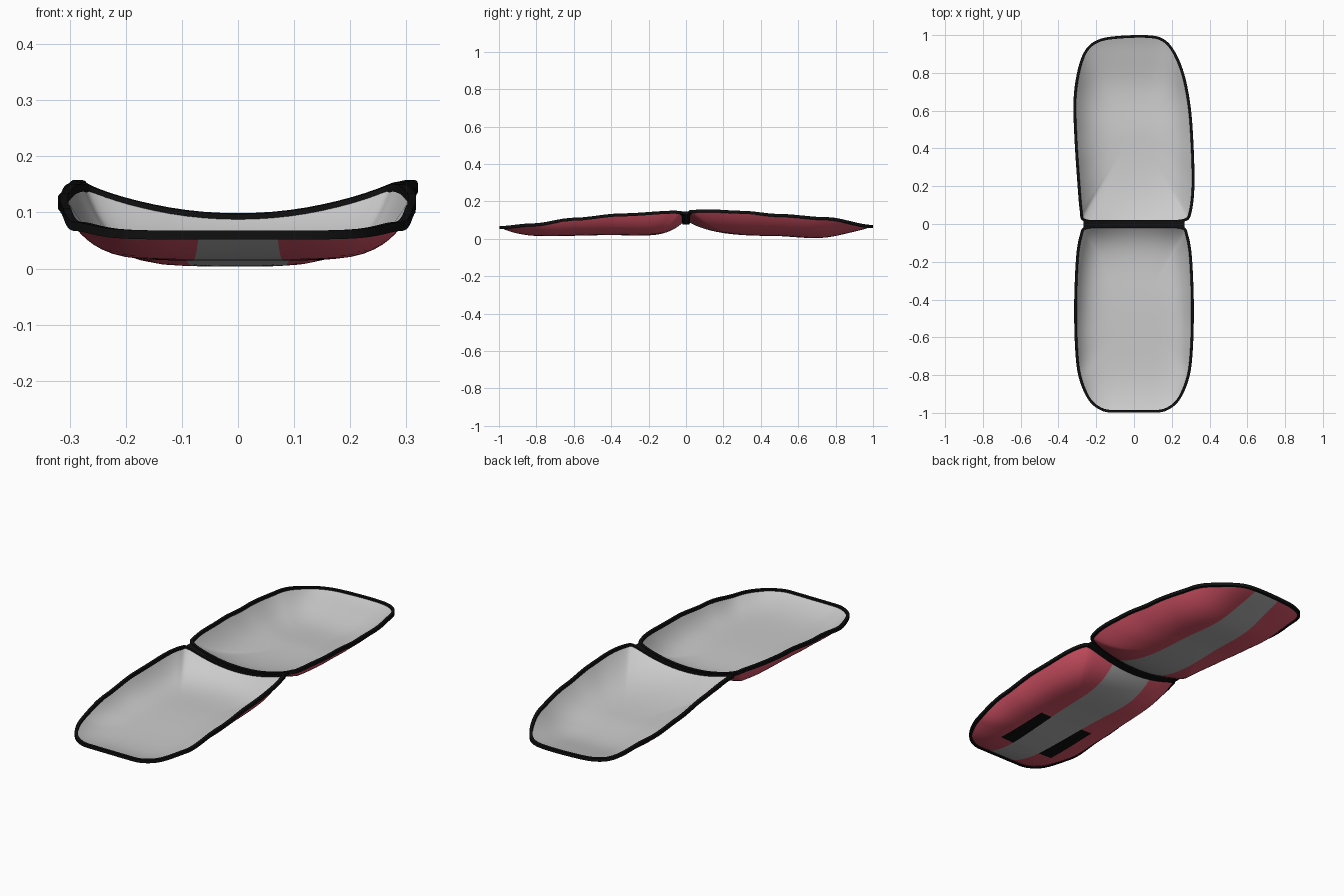
import bpy, bmesh
from mathutils import Vector

if "Cube" in bpy.data.objects:
    bpy.data.objects.remove(bpy.data.objects["Cube"])


def material(name, rgb):
    m = bpy.data.materials.new(name)
    m.diffuse_color = (*rgb, 1)
    m.use_nodes = True
    m.node_tree.nodes["Principled BSDF"].inputs["Base Color"].default_value = m.diffuse_color
    return m


RED = material("red", (0.70, 0.09, 0.14))
BLACK = material("black", (0.005, 0.005, 0.005))
GREY = material("grey", (0.45, 0.45, 0.45))
PALE = material("pale grey", (0.75, 0.75, 0.75))


def lookup(table, v):
    """Smoothly interpolated value from (position, value) pairs."""
    if v <= table[0][0]:
        return table[0][1]
    for (a, za), (b, zb) in zip(table, table[1:]):
        if v <= b:
            t = (v - a) / (b - a)
            return za + (zb - za) * t * t * (3 - 2 * t)
    return table[-1][1]


def smooth_loop(pts, n=5):
    """Closed Catmull-Rom curve through 2D points."""
    out, c = [], len(pts)
    P = [Vector(p) for p in pts]
    for i in range(c):
        a, b, d, e = (P[(i + k) % c] for k in (-1, 0, 1, 2))
        for j in range(n):
            t = j / n
            out.append(0.5 * (2 * b + (d - a) * t + (2 * a - 5 * b + 4 * d - e) * t ** 2
                              + (3 * b - a - 3 * d + e) * t ** 3))
    return out


def loft(rings, closed=False, cap=False):
    bm = bmesh.new()
    vs = [[bm.verts.new(p) for p in r] for r in rings]
    n = len(vs[0])
    pairs = list(zip(vs, vs[1:])) + ([(vs[-1], vs[0])] if closed else [])
    for a, b in pairs:
        for i in range(n):
            j = (i + 1) % n
            bm.faces.new((a[i], a[j], b[j], b[i]))
    if cap:
        bm.faces.new(vs[-1])
    bmesh.ops.recalc_face_normals(bm, faces=bm.faces)
    return bm


def finish(bm, name, mats, angle=0.7):
    me = bpy.data.meshes.new(name)
    bm.to_mesh(me)
    bm.free()
    for m in mats:
        me.materials.append(m)
    ob = bpy.data.objects.new(name, me)
    bpy.context.collection.objects.link(ob)
    bpy.context.view_layer.objects.active = ob
    ob.select_set(True)
    bpy.ops.object.shade_smooth_by_angle(angle=angle)
    ob.select_set(False)


# Heights along the length: rim at the sides, and lowest outer floor
SIDE = [(-1, .06), (-.82, .075), (-.6, .105), (-.35, .128), (-.05, .143), (.12, .15),
        (.3, .142), (.5, .125), (.75, .108), (1, .066)]
FLOOR = [(-1, .018), (-.8, .013), (-.4, .020), (-.1, .012), (.1, .022), (.45, .016),
         (.72, .002), (.92, .018)]


def rim_z(x, y):
    near = max(0, 1 - abs(y) / .15)
    return lookup(SIDE, y) - .06 * near * max(0, 1 - (x / .28) ** 2)


def tray(name, outline, power, patches):
    loop = smooth_loop(outline)
    yc = .5 if loop[0].y > 0 else -.5
    rim = [Vector((p.x, p.y, rim_z(p.x, p.y))) for p in loop]

    def ring(r, lift=0.0, inset=1.0):
        pts = []
        for p in rim:
            x, y = p.x * r * inset, yc + (p.y - yc) * r * inset
            f = lookup(FLOOR, y)
            pts.append((x, y, f + lift * (1 - r ** power) + (p.z - f) * r ** power))
        return pts

    radii = [1, .985, .965, .94, .91, .87, .82, .76, .69, .6, .5, .4, .3, .2, .1, .03]

    # Outer shell: cut along the tapered stripe, then colour it
    bm = loft([ring(r) for r in radii], cap=True)

    def half(y):
        return .07 + .045 * (1 - abs(y))

    def cut(co, no):
        bmesh.ops.bisect_plane(bm, geom=bm.verts[:] + bm.edges[:] + bm.faces[:],
                               plane_co=co, plane_no=no)

    slope = .045 * (1 if yc > 0 else -1)
    for s in (-1, 1):
        cut((s * half(yc), yc, 0), (s, slope, 0))
        if patches:
            cut((s * .155, 0, 0), (1, 0, 0))
    if patches:
        for y in (-.5, -.8):
            cut((0, y, 0), (0, 1, 0))
    for f in bm.faces:
        c = f.calc_center_median()
        if abs(c.x) < half(c.y):
            f.material_index = 1
        elif patches and abs(c.x) < .155 and -.8 < c.y < -.5:
            f.material_index = 2
    down = sum(f.normal.z * f.calc_area() for f in bm.faces)
    if down > 0:
        bmesh.ops.reverse_faces(bm, faces=bm.faces[:])
    finish(bm, name + "_outer_shell", [RED, GREY, BLACK], 1.2)

    # Inner lining
    bm = loft([ring(r, .008, .99) for r in radii], cap=True)
    if sum(f.normal.z * f.calc_area() for f in bm.faces) < 0:
        bmesh.ops.reverse_faces(bm, faces=bm.faces[:])
    finish(bm, name + "_lining", [PALE], 1.2)

    # Black rim band
    n, sect = len(rim), []
    for i, p in enumerate(rim):
        t = rim[(i + 1) % n] - rim[i - 1]
        side = Vector((t.y, -t.x, 0)).normalized() * .007
        up = Vector((0, 0, .008))
        sect.append([p + side - up, p + side + up, p - side + up, p - side - up])
    finish(loft(sect, closed=True), name + "_rim", [BLACK])


front = [(0, -.014), (.15, -.014), (.255, -.02), (.28, -.06), (.3, -.18), (.31, -.45),
         (.302, -.7), (.28, -.83), (.23, -.935), (.16, -.985), (.08, -.991)]
front += [(0, -.991)] + [(-x, y) for x, y in reversed(front[1:])]
back = [(0, .014), (.15, .014), (.265, .02), (.297, .06), (.313, .2), (.308, .42), (.293, .62),
        (.26, .79), (.21, .91), (.15, .975), (.06, .993), (-.1, .987), (-.19, .968),
        (-.25, .92), (-.29, .82), (-.313, .66), (-.308, .45), (-.293, .22), (-.28, .07),
        (-.262, .02), (-.15, .014)]
tray("front_half", front, 6, True)
tray("back_half", back, 4, False)

# Curved hinge strip between the halves
sect = []
for i in range(25):
    x = -.268 + .536 * i / 24
    z = rim_z(x, 0)
    sect.append([(x, -.018, z - .008), (x, .018, z - .008), (x, .018, z + .007), (x, -.018, z + .007)])
bm = loft(sect)
bmesh.ops.holes_fill(bm, edges=bm.edges[:])
finish(bm, "hinge_strip", [BLACK])
